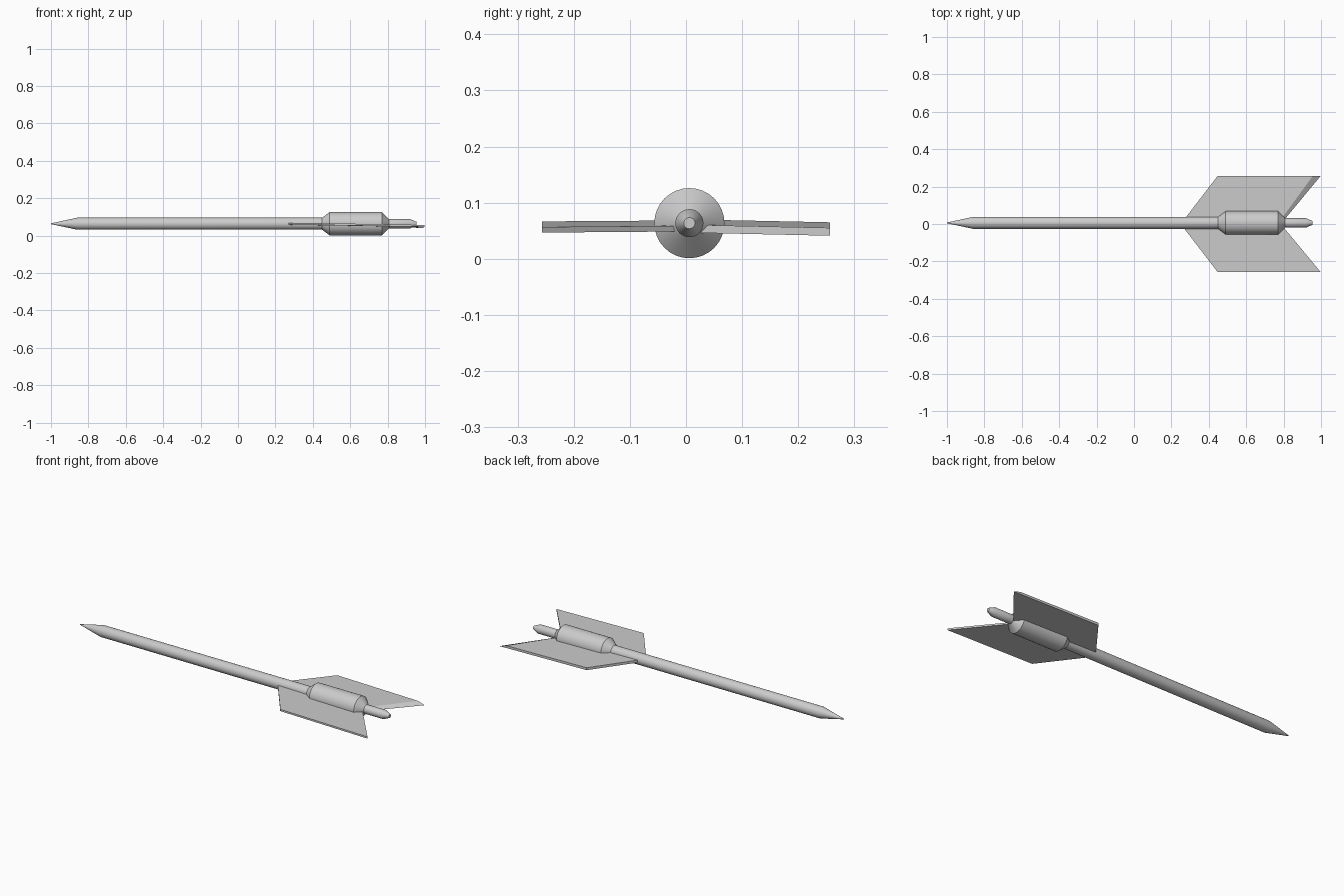
import bpy, bmesh, math

if "Cube" in bpy.data.objects:
    bpy.data.objects.remove(bpy.data.objects["Cube"])

AXIS_Y, AXIS_Z, SIDES = 0.006, 0.0635, 32


def make_object(name, bm):
    bmesh.ops.recalc_face_normals(bm, faces=bm.faces)
    mesh = bpy.data.meshes.new(name)
    bm.to_mesh(mesh)
    bm.free()
    obj = bpy.data.objects.new(name, mesh)
    bpy.context.collection.objects.link(obj)
    return obj


def lathe_x(name, profile):
    """Closed solid turned around the x axis from (x, radius) points."""
    bm = bmesh.new()
    rings = []
    for x, r in profile:
        rings.append([bm.verts.new((x, AXIS_Y + r * math.cos(a), AXIS_Z + r * math.sin(a)))
                      for a in (2 * math.pi * i / SIDES for i in range(SIDES))])
    for a, b in zip(rings, rings[1:]):
        for i in range(SIDES):
            j = (i + 1) % SIDES
            bm.faces.new((a[i], a[j], b[j], b[i]))
    bm.faces.new(rings[0])
    bm.faces.new(rings[-1])
    obj = make_object(name, bm)
    bpy.ops.object.select_all(action='DESELECT')
    bpy.context.view_layer.objects.active = obj
    obj.select_set(True)
    bpy.ops.object.shade_smooth_by_angle(angle=math.radians(30))


def fin(name, side, thickness, bevel):
    """Swept plate, pitched slightly down to the rear, with a slanted rear edge."""
    outline = [(0.25, 0.0), (0.447, 0.257), (0.998, 0.257), (0.785, 0.0)]
    bm = bmesh.new()
    layers = []
    for level in (-0.5, 0.5):
        layer = []
        for i, (x, y) in enumerate(outline):
            z = 0.063 - 0.018 * (x - 0.27) - 0.007 * side * y + level * thickness
            if level > 0 and i >= 2:
                x -= bevel * (0.4 + 0.6 * y / 0.257)
            layer.append(bm.verts.new((x, side * y, z)))
        layers.append(layer)
    low, high = layers
    bm.faces.new(low)
    bm.faces.new(high)
    for i in range(4):
        j = (i + 1) % 4
        bm.faces.new((low[i], low[j], high[j], high[i]))
    make_object(name, bm)


# Pointed shaft, thick weight barrel and thin tail
lathe_x("dart_body", [(-1.0, 0.002), (-0.86, 0.032), (0.45, 0.032), (0.49, 0.0625),
                      (0.77, 0.0625), (0.807, 0.025), (0.92, 0.025), (0.955, 0.010)])

# Swept tail fins
fin("left_fin", -1, 0.010, 0.0)
fin("right_fin", 1, 0.014, 0.042)
